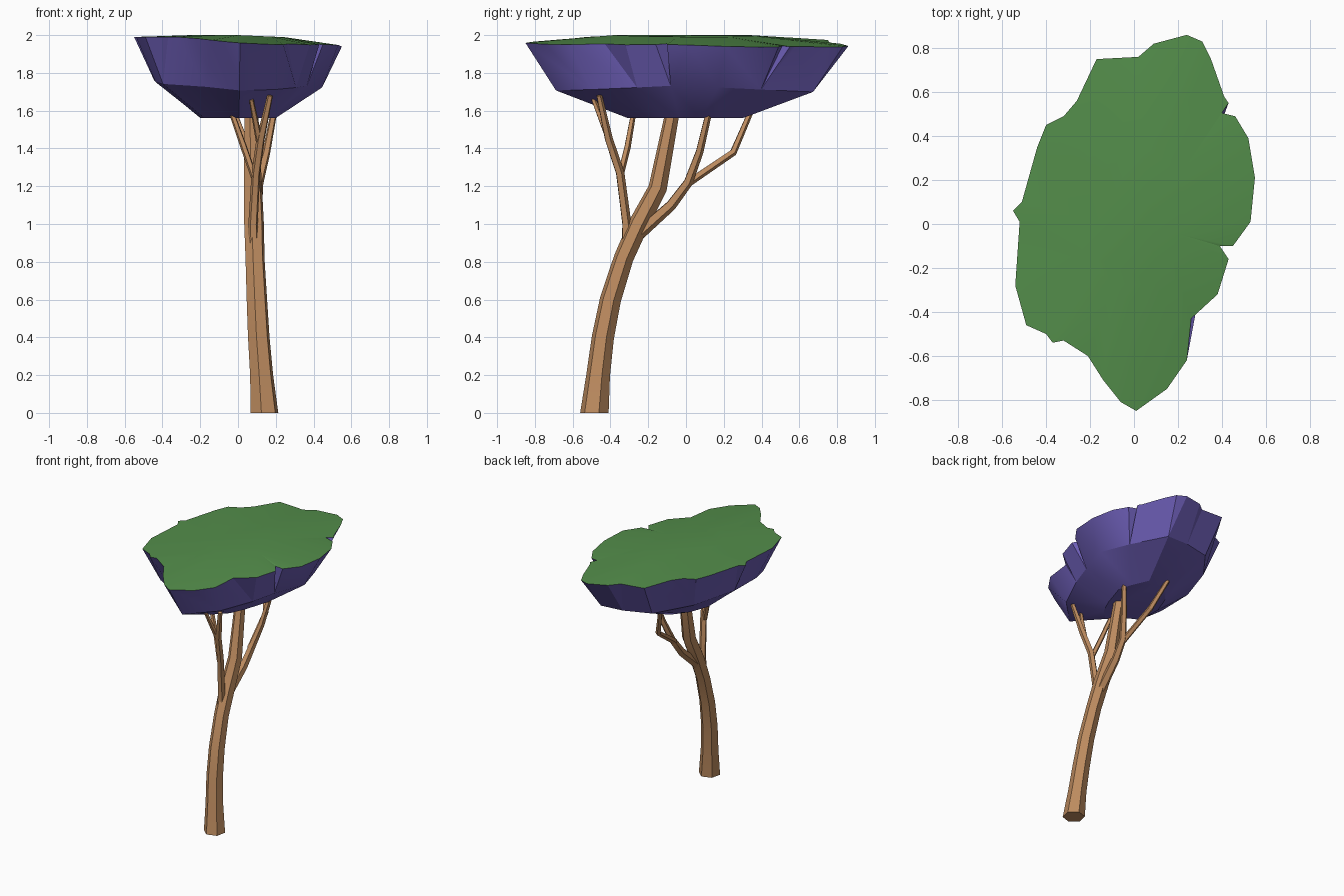
import bpy, bmesh, math
from mathutils import Vector

cube = bpy.data.objects.get("Cube")
if cube:
    bpy.data.objects.remove(cube)


def material(name, rgb):
    m = bpy.data.materials.new(name)
    m.use_nodes = True
    m.diffuse_color = (*rgb, 1)
    m.node_tree.nodes["Principled BSDF"].inputs["Base Color"].default_value = (*rgb, 1)
    return m


bark = material("bark_brown", (0.51, 0.26, 0.115))
leaf = material("leaf_green", (0.088, 0.27, 0.07))
under = material("underside_purple", (0.15, 0.11, 0.46))


def finish(name, bm, mats):
    mesh = bpy.data.meshes.new(name)
    bm.to_mesh(mesh)
    bm.free()
    for m in mats:
        mesh.materials.append(m)
    ob = bpy.data.objects.new(name, mesh)
    bpy.context.collection.objects.link(ob)
    bpy.ops.object.select_all(action='DESELECT')
    ob.select_set(True)
    bpy.context.view_layer.objects.active = ob
    bpy.ops.object.shade_smooth_by_angle(angle=math.radians(25))


def limb(name, sides, path):
    """Tapered faceted tube through (x, y, z, radius) points."""
    bm = bmesh.new()
    pts = [Vector(p[:3]) for p in path]
    rings = []
    for i, p in enumerate(pts):
        t = (pts[min(i + 1, len(pts) - 1)] - pts[max(i - 1, 0)]).normalized()
        if p.z == 0:
            t = Vector((0, 0, 1))      # flat foot on the ground
        u = (Vector((1, 0, 0)) - t * t.x).normalized()
        v = t.cross(u)
        angles = [math.tau * (k + 0.3) / sides for k in range(sides)]
        rings.append([bm.verts.new(p + path[i][3] * (u * math.cos(a) + v * math.sin(a)))
                      for a in angles])
    for a, b in zip(rings, rings[1:]):
        for k in range(sides):
            n = (k + 1) % sides
            bm.faces.new((a[k], a[n], b[n], b[k]))
    bm.faces.new(rings[0][::-1])
    bm.faces.new(rings[-1])
    finish(name, bm, [bark])


# Leaning trunk and its forks
limb("trunk", 6, [(.14, -.485, 0, .077), (.125, -.465, .2, .064), (.11, -.44, .4, .06),
                  (.1, -.4, .6, .057), (.09, -.33, .82, .053), (.085, -.25, 1, .055),
                  (.08, -.15, 1.19, .05), (.07, -.07, 1.6, .038)])
limb("front_branch", 5, [(.08, -.315, .88, .03), (.08, -.315, 1, .026),
                         (.095, -.35, 1.27, .024), (.12, -.41, 1.45, .023),
                         (.17, -.46, 1.68, .016)])
limb("front_twig", 5, [(.115, -.4, 1.43, .02), (.07, -.49, 1.66, .013)])
limb("front_side_branch", 5, [(.085, -.35, 1.25, .018), (.03, -.31, 1.41, .018),
                              (-.03, -.28, 1.58, .015)])
limb("back_branch", 5, [(.085, -.26, .94, .035), (.1, -.08, 1.1, .03),
                        (.11, .01, 1.22, .026), (.15, .07, 1.38, .022),
                        (.19, .12, 1.59, .018)])
limb("back_side_branch", 5, [(.1, 0, 1.21, .022), (.06, .25, 1.38, .02),
                             (-.02, .34, 1.59, .016)])

# Canopy outline, counter-clockwise, with two slits on one side
outline = [(.55, .21), (.52, .39), (.46, .49), (.38, .51), (.43, .55), (.41, .58),
           (.35, .75), (.31, .83), (.24, .86), (.09, .82), (.02, .76), (-.17, .75),
           (-.26, .56), (-.32, .49), (-.4, .45), (-.44, .35), (-.51, .1), (-.55, .06),
           (-.52, .01), (-.54, -.28), (-.49, -.46), (-.4, -.5), (-.37, -.54),
           (-.32, -.53), (-.21, -.6), (-.14, -.71), (-.06, -.81), (.01, -.85),
           (.15, -.75), (.24, -.62), (.26, -.43), (.38, -.32), (.43, -.16),
           (.39, -.1), (.45, -.1), (.53, .01)]
corners = [outline[i] for i in (0, 2, 7, 9, 11, 14, 17, 19, 20, 24, 27, 29, 31, 34)]
nearest = [min(range(len(corners)), key=lambda k: math.dist(p, corners[k])) for p in outline]
same = list(range(len(corners)))

bm = bmesh.new()


def ring(points, scale, height):
    return [bm.verts.new((x * scale, y * scale, height(x, y))) for x, y in points]


def strip(a, b, link, mat):
    """Join ring a to ring b, where link gives the b vertex for each a vertex."""
    for i in range(len(a)):
        n = (i + 1) % len(a)
        quad = dict.fromkeys((a[i], b[link[i]], b[link[n]], a[n]))
        bm.faces.new(list(quad)).material_index = mat


rim = ring(outline, 1, lambda x, y: min(1.99, 1.985 - .07 * x - .03 * abs(y)))
crown = ring(corners, .45, lambda x, y: 1.995 - .02 * max(x, 0))
middle = ring(corners, .81, lambda x, y: 1.75 - .03 * x - .05 * abs(y))
base = ring(corners, .36, lambda x, y: 1.56)
strip(rim, crown, nearest, 0)
strip(rim, middle, nearest, 1)
strip(middle, base, same, 1)
bm.faces.new(base).material_index = 1
bm.faces.new(crown).material_index = 0
top = max(v.co.z for v in bm.verts)
for v in crown:
    v.co.z += 2 - top
bmesh.ops.recalc_face_normals(bm, faces=bm.faces)
finish("canopy", bm, [leaf, under])
